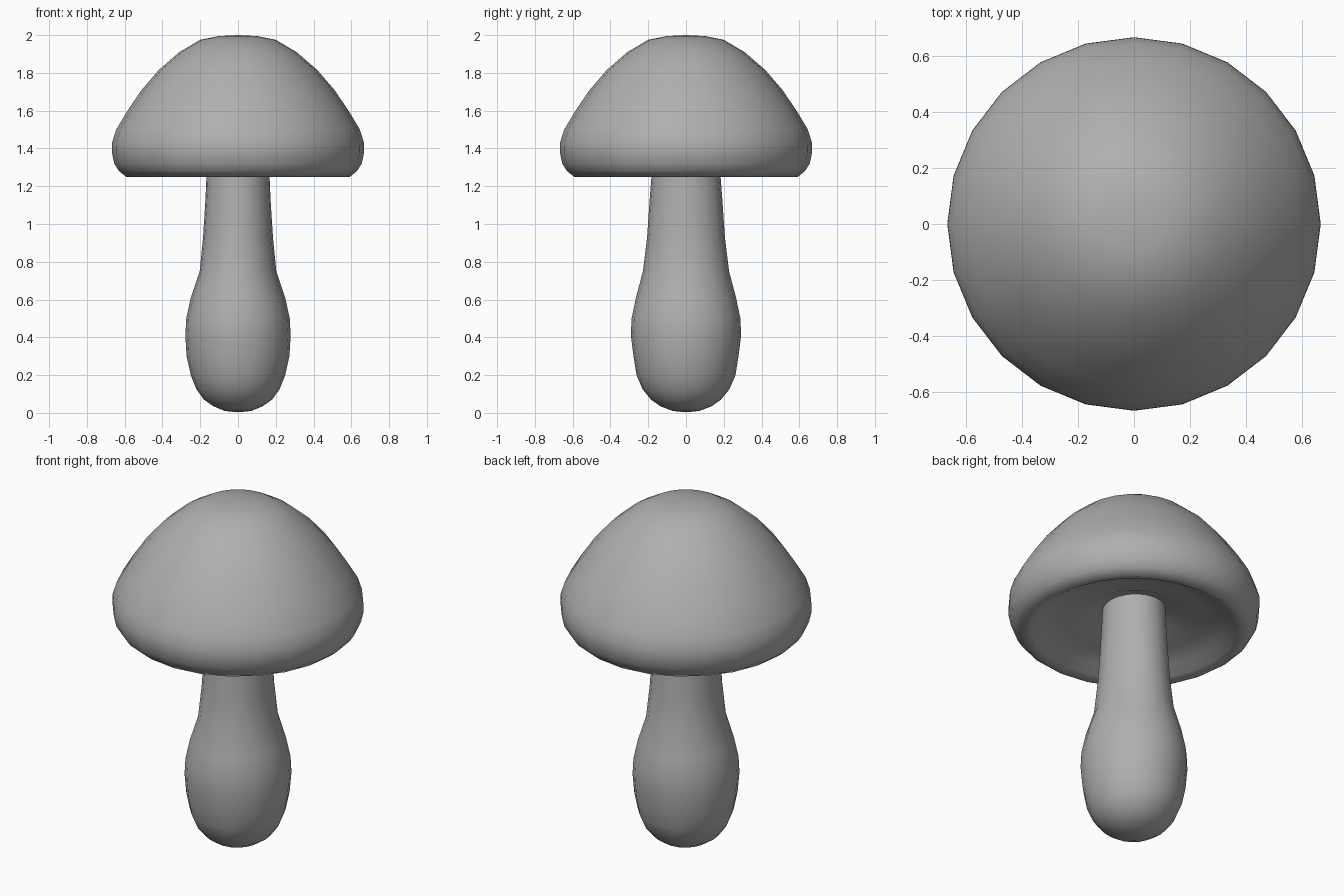
import bpy
import bmesh
from math import cos, sin, pi

if "Cube" in bpy.data.objects:
    bpy.data.objects.remove(bpy.data.objects["Cube"])

grey = bpy.data.materials.new("dark_grey")
grey.diffuse_color = (0.43, 0.43, 0.43, 1)
grey.use_nodes = True
grey.node_tree.nodes["Principled BSDF"].inputs["Base Color"].default_value = grey.diffuse_color


def lathe(name, profile, sides):
    """Revolve (x radius, y radius, z) rings; a zero radius makes a pole."""
    bm = bmesh.new()
    rings = []
    for rx, ry, z in profile:
        count = 1 if rx == 0 else sides
        rings.append([bm.verts.new((rx * cos(2 * pi * i / sides),
                                    ry * sin(2 * pi * i / sides), z))
                      for i in range(count)])
    for a, b in zip(rings, rings[1:]):
        for i in range(sides):
            j = (i + 1) % sides
            quad = [a[i % len(a)], a[j % len(a)], b[j % len(b)], b[i % len(b)]]
            bm.faces.new(list(dict.fromkeys(quad)))
    bmesh.ops.recalc_face_normals(bm, faces=bm.faces)
    for f in bm.faces:
        f.smooth = True
    mesh = bpy.data.meshes.new(name)
    bm.to_mesh(mesh)
    bm.free()
    mesh.materials.append(grey)
    obj = bpy.data.objects.new(name, mesh)
    bpy.context.collection.objects.link(obj)
    return obj


# Domed cap with rounded rim and hollow underside
cap = [(0, 2.0), (0.10, 1.995), (0.20, 1.975), (0.31, 1.91), (0.42, 1.815),
       (0.51, 1.71), (0.585, 1.60), (0.645, 1.50), (0.667, 1.43),
       (0.668, 1.38), (0.655, 1.32), (0.63, 1.28), (0.59, 1.248),
       (0.54, 1.262), (0.48, 1.30), (0.38, 1.33), (0.27, 1.345),
       (0.20, 1.375), (0.14, 1.385), (0, 1.385)]
lathe("cap", [(r, r, z) for r, z in cap], 24)

# Bulbous stem, slightly deeper than wide
stem = [(0, 0, 0.003), (0.07, 0.07, 0.01), (0.13, 0.135, 0.035),
        (0.18, 0.185, 0.07), (0.22, 0.23, 0.125), (0.25, 0.262, 0.20),
        (0.272, 0.278, 0.30), (0.279, 0.292, 0.41), (0.274, 0.288, 0.50),
        (0.25, 0.265, 0.61), (0.203, 0.228, 0.75), (0.185, 0.206, 0.93),
        (0.173, 0.193, 1.12), (0.167, 0.183, 1.25), (0.162, 0.175, 1.39)]
lathe("stem", stem, 20)
